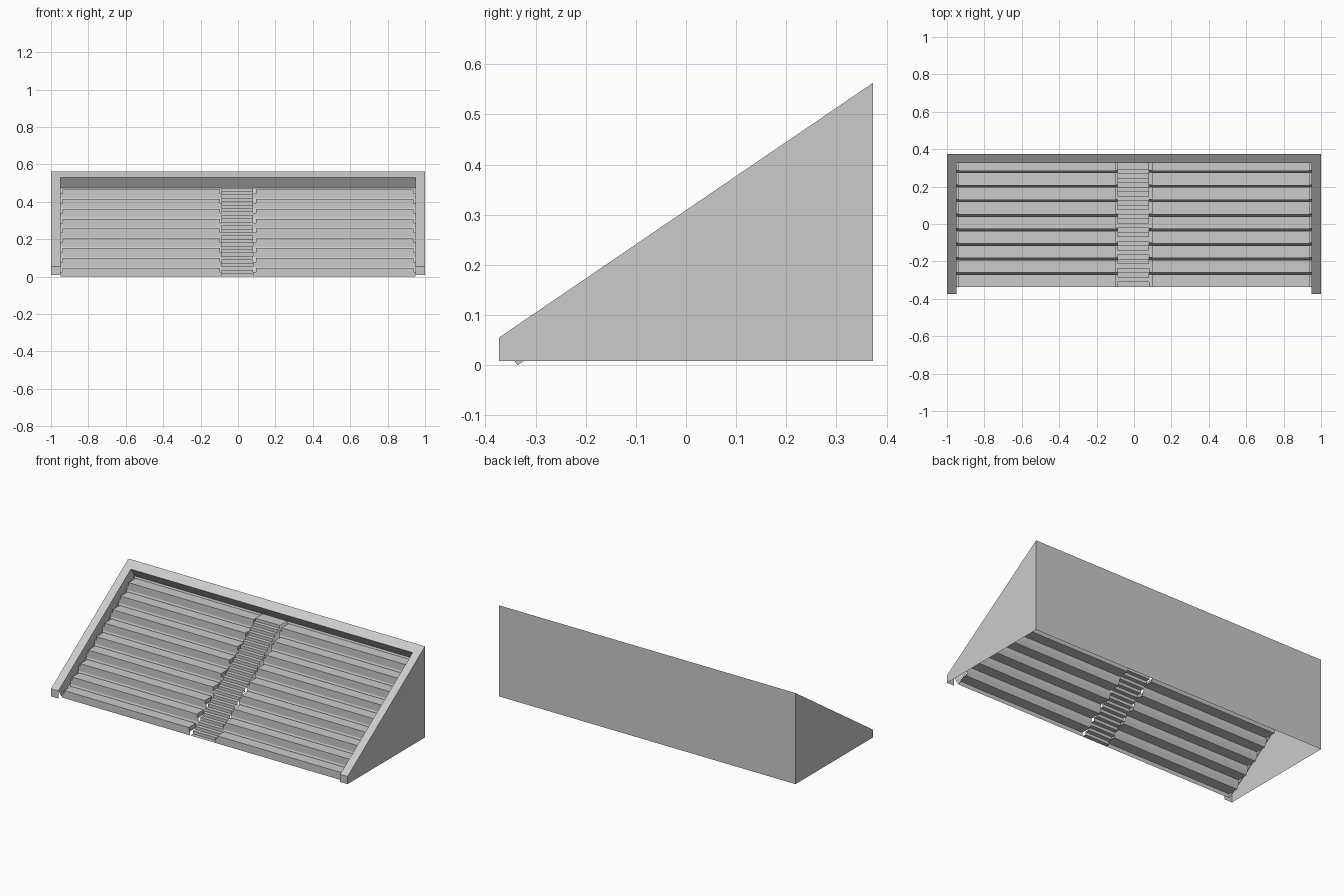
import bpy

if "Cube" in bpy.data.objects:
    bpy.data.objects.remove(bpy.data.objects["Cube"])

X, XI = 1.0, 0.95                 # outer and inner half widths
YF, YB, Z0 = -0.373, 0.373, 0.008
ZF, ZB = 0.055, 0.563             # top edge heights, front and back
YI, ZI = 0.325, 0.53              # inner edge of the back rim
DY, DZ = 0.037, -0.055            # recess offset, square to the slope
PY, PZ, ROWS = 0.0778, 0.0525, 9  # row pitch


def make(name, verts, faces):
    me = bpy.data.meshes.new(name)
    me.from_pydata(verts, [], faces)
    ob = bpy.data.objects.new(name, me)
    bpy.context.collection.objects.link(ob)
    return ob


def sheet(name, prof, x0, x1):
    """Folded open sheet: a (y, z) profile swept along x."""
    n = len(prof)
    verts = [(x, y, z) for x in (x0, x1) for y, z in prof]
    return make(name, verts, [(i, n + i, n + i + 1, i + 1) for i in range(n - 1)])


def box(name, x0, x1, y0, y1, z0, z1):
    verts = [(x, y, z) for x in (x0, x1) for y in (y0, y1) for z in (z0, z1)]
    return make(name, verts, [(0, 1, 3, 2), (4, 6, 7, 5), (0, 4, 5, 1),
                              (2, 3, 7, 6), (0, 2, 6, 4), (1, 5, 7, 3)])


# outer shell: thin side walls with sloped rim, front cap and recessed inner lip
for side, s in (("left", -1), ("right", 1)):
    v = [(s * X, YF, Z0), (s * X, YB, Z0), (s * X, YB, ZB), (s * X, YF, ZF),
         (s * XI, YF, ZF), (s * XI, YI, ZI), (s * XI, YI + DY, ZI + DZ),
         (s * XI, YF + DY, ZF + DZ), (s * XI, YF, Z0)]
    f = [(0, 1, 2, 3), (3, 2, 5, 4), (4, 5, 6, 7), (0, 3, 4, 8)]
    if s < 0:
        f = [q[::-1] for q in f]
    make(side + "_wall", v, f)

# back wall, back rim and its lip
sheet("back_wall", [(YB, ZB), (YB, Z0)], -X, X)
make("back_rim", [(-X, YB, ZB), (-XI, YI, ZI), (XI, YI, ZI), (X, YB, ZB),
                  (-XI, YI + DY, ZI + DZ), (XI, YI + DY, ZI + DZ)],
     [(0, 1, 2, 3), (1, 4, 5, 2)])

# terrace deck: folded sheet under the seats, on both sides of the aisle
Y0 = -0.336
deck = []
for k in range(ROWS):
    y, z = Y0 + k * PY, k * PZ
    deck += [(y, z), (y, z + 0.025), (min(y + 0.066, 0.358), z + 0.025)]
deck.append((YI + DY, ZI + DZ))
for side, x0, x1 in (("left", -XI, -0.087), ("right", 0.08, XI)):
    sheet(side + "_deck", deck, x0, x1)

# seat slabs
for side, x0, x1 in (("left", -0.937, -0.095), ("right", 0.095, 0.937)):
    for k in range(ROWS):
        y, z = Y0 + k * PY, k * PZ
        box(f"{side}_seat_{k + 1}", x0, x1, y - 0.002,
            min(y + 0.066, 0.358), z + 0.025, z + 0.047)

# aisle stairs: low first tread, then small even steps
steps = 26
sy, sz = 0.0241, 0.475 / steps
stairs = [(Y0, 0.0)]
for i in range(steps):
    y = Y0 + 0.025 + i * sy
    stairs += [(y, i * sz), (y, (i + 1) * sz)]
stairs.append((YI + DY, 0.475))
sheet("aisle_stairs", stairs, -0.087, 0.08)
